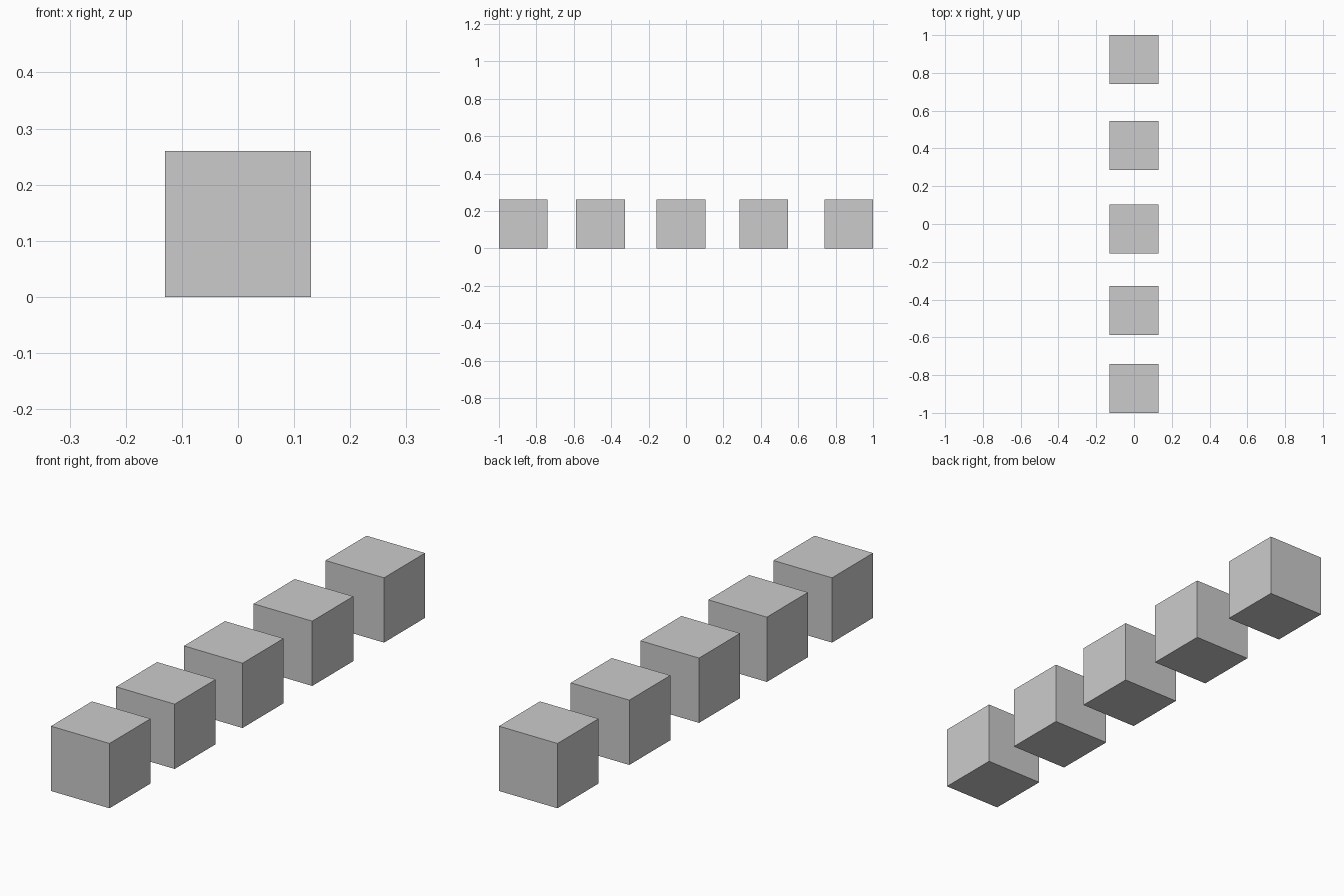
import bpy

if "Cube" in bpy.data.objects:
    bpy.data.objects.remove(bpy.data.objects["Cube"])

SIZE = 0.26

# Row of equal cubes, gaps widening slightly towards the back
for i, y in enumerate((-0.87, -0.457, -0.027, 0.415, 0.87), start=1):
    bpy.ops.mesh.primitive_cube_add(size=SIZE, location=(0, y, SIZE / 2))
    bpy.context.object.name = f"cube_{i}"
